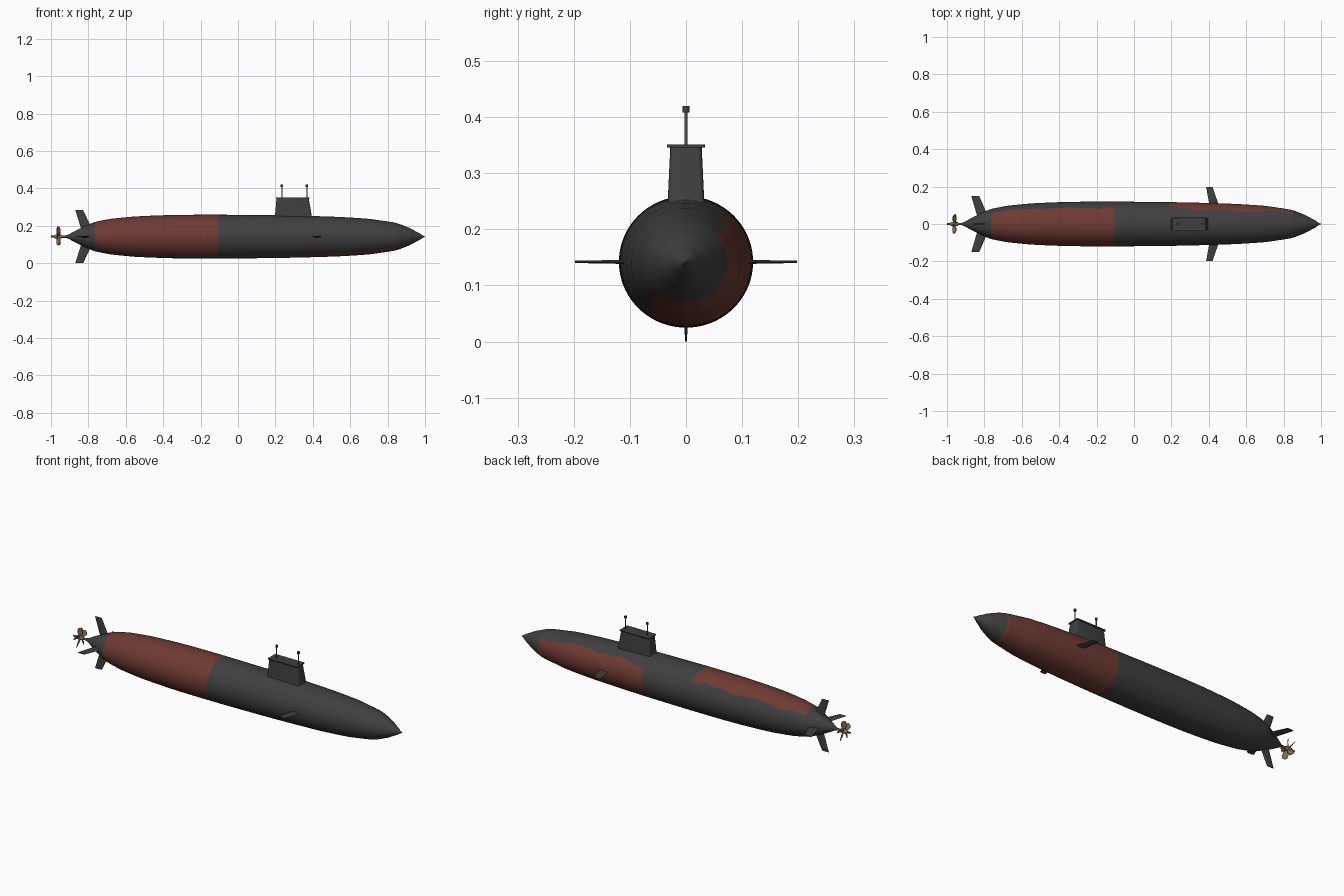
import bpy, bmesh
from math import sin, cos, pi, radians, degrees, atan2
from mathutils import Matrix, Vector

old = bpy.data.objects.get("Cube")
if old:
    bpy.data.objects.remove(old, do_unlink=True)

AXIS_Z = 0.142


def material(name, rgb):
    mat = bpy.data.materials.new(name)
    mat.use_nodes = True
    mat.diffuse_color = (*rgb, 1)
    mat.node_tree.nodes["Principled BSDF"].inputs["Base Color"].default_value = (*rgb, 1)
    return mat


GREY = material("dark grey", (0.05, 0.05, 0.05))
RED = material("dull red", (0.155, 0.043, 0.032))
BRONZE = material("bronze", (0.23, 0.155, 0.07))
STEEL = material("mast steel", (0.075, 0.085, 0.1))


def finish(name, bm, *mats, smooth=None):
    bmesh.ops.recalc_face_normals(bm, faces=bm.faces)
    mesh = bpy.data.meshes.new(name)
    bm.to_mesh(mesh)
    bm.free()
    for m in mats:
        mesh.materials.append(m)
    ob = bpy.data.objects.new(name, mesh)
    bpy.context.collection.objects.link(ob)
    if smooth:
        bpy.ops.object.select_all(action="DESELECT")
        ob.select_set(True)
        bpy.context.view_layer.objects.active = ob
        bpy.ops.object.shade_smooth_by_angle(angle=radians(smooth))
    return ob


def loft(bm, rings):
    """Skin a closed solid through equal-length rings of points."""
    loops = [[bm.verts.new(p) for p in ring] for ring in rings]
    n = len(loops[0])
    for a, b in zip(loops, loops[1:]):
        for i in range(n):
            j = (i + 1) % n
            bm.faces.new((a[i], a[j], b[j], b[i]))
    bm.faces.new(loops[0])
    bm.faces.new(loops[-1])


def lathe(bm, profile, sides):
    """Turn (x, radius) points about the hull axis."""
    loft(bm, [[(x, r * cos(2 * pi * i / sides), AXIS_Z + 0.98 * r * sin(2 * pi * i / sides))
               for i in range(sides)] for x, r in profile])


def spline(points, steps):
    pts = [Vector(p) for p in points]
    out = []
    for i in range(len(pts) - 1):
        p0, p1, p2, p3 = pts[max(i - 1, 0)], pts[i], pts[i + 1], pts[min(i + 2, len(pts) - 1)]
        for k in range(steps):
            t = k / steps
            r = 0.5 * (2 * p1 + (p2 - p0) * t + (2 * p0 - 5 * p1 + 4 * p2 - p3) * t * t
                       + (3 * p1 - p0 - 3 * p2 + p3) * t ** 3)
            out.append((p1.x + (p2.x - p1.x) * t, max(r.y, 0.001)))
    return out + [tuple(pts[-1])]


# Hull, with two worn red patches on opposite sides
hull_profile = [(-0.92, 0.007), (-0.87, 0.032), (-0.82, 0.057), (-0.765, 0.08), (-0.68, 0.097),
                (-0.55, 0.11), (-0.35, 0.118), (-0.105, 0.1195), (0.19, 0.117), (0.37, 0.113),
                (0.55, 0.107), (0.7, 0.097), (0.8, 0.083), (0.85, 0.073), (0.92, 0.046),
                (0.97, 0.019), (1.0, 0.001)]
bm = bmesh.new()
lathe(bm, spline(hull_profile, 8), 128)
for f in bm.faces:
    c = f.calc_center_median()
    angle = degrees(atan2(c.z - AXIS_Z, c.y)) % 360
    ripple = 3 * sin(23 * c.x) + 1.5 * sin(61 * c.x)
    if -0.765 < c.x < -0.105:
        f.material_index = int(42 + ripple < angle < 240 + ripple)
    elif 0.19 < c.x < 0.85:
        t = (c.x - 0.19) / 0.66
        upper = 40 + 8 * sin(pi * t) + ripple
        lower = 240 - 12 * t + ripple
        f.material_index = int(angle < upper or angle > lower)
finish("hull", bm, GREY, RED, smooth=40)


# Sail: tapered tower with rounded corners
def rounded_rect(x0, x1, half_y, z, r=0.008):
    pts = []
    for cx, cy, start in ((x1 - r, half_y - r, 0), (x0 + r, half_y - r, 90),
                          (x0 + r, r - half_y, 180), (x1 - r, r - half_y, 270)):
        for k in range(4):
            a = radians(start + 30 * k)
            pts.append((cx + r * cos(a), cy + r * sin(a), z))
    return pts


bm = bmesh.new()
loft(bm, [rounded_rect(0.195, 0.4, 0.034, 0.22), rounded_rect(0.206, 0.378, 0.028, 0.347)])
finish("sail", bm, GREY, smooth=35)

# Sail roof: thin overhanging plate with a shallow inset deck
bm = bmesh.new()
loft(bm, [rounded_rect(0.203, 0.382, 0.034, z, 0.004) for z in (0.346, 0.351)])
bm.faces.ensure_lookup_table()
top = max(bm.faces, key=lambda f: f.calc_center_median().z)
bmesh.ops.recalc_face_normals(bm, faces=bm.faces)
bmesh.ops.inset_region(bm, faces=[top], thickness=0.006, depth=-0.002)
finish("sail_roof", bm, GREY)


# Masts with small heads
def cylinder(bm, x, z0, z1, r):
    loft(bm, [[(x + r * cos(i * pi / 6), r * sin(i * pi / 6), z) for i in range(12)]
              for z in (z0, z1)])


for label, x in (("aft", 0.235), ("forward", 0.368)):
    bm = bmesh.new()
    cylinder(bm, x, 0.34, 0.41, 0.003)
    finish(label + "_mast", bm, STEEL, smooth=40)
    bm = bmesh.new()
    cylinder(bm, x, 0.408, 0.42, 0.0065)
    finish(label + "_mast_head", bm, GREY, smooth=40)


# Control surfaces: swept, tapered blades, turned about the hull axis
def fin(name, root, tip, angle):
    bm = bmesh.new()
    rings = []
    for aft, fore, dist, half in (root, tip):
        q = (fore - aft) / 4
        rings.append([(aft, dist, 0), (aft + q, dist, half), (fore - q, dist, half),
                      (fore, dist, 0), (fore - q, dist, -half), (aft + q, dist, -half)])
    loft(bm, rings)
    bm.transform(Matrix.Translation((0, 0, AXIS_Z)) @ Matrix.Rotation(radians(angle), 4, "X"))
    finish(name, bm, GREY)


for side, angle in (("left", 0), ("right", 180)):
    fin(side + "_bow_plane", (0.405, 0.457, 0.09, 0.004), (0.386, 0.42, 0.198, 0.002), angle)
for side, angle, reach in (("left", 0, 0.15), ("upper", 90, 0.142),
                           ("right", 180, 0.15), ("lower", 270, 0.142)):
    fin(side + "_stern_fin", (-0.835, -0.775, 0.03, 0.004),
        (-0.87, -0.828, reach, 0.002), angle)

# Propeller shaft and hub
bm = bmesh.new()
lathe(bm, [(-1.0, 0.005), (-0.9, 0.007)], 16)
finish("propeller_shaft", bm, STEEL, smooth=40)
bm = bmesh.new()
lathe(bm, [(-0.985, 0.007), (-0.975, 0.011), (-0.945, 0.011), (-0.94, 0.008)], 16)
finish("propeller_hub", bm, BRONZE, smooth=40)

# Five pitched, twisted propeller blades
bm = bmesh.new()
for k in range(5):
    turn = Matrix.Rotation(2 * pi * k / 5, 4, "X")
    rings = []
    for dist, half, pitch in ((0.006, 0.007, 30), (0.025, 0.013, 42),
                              (0.042, 0.015, 52), (0.053, 0.009, 58)):
        twist = Matrix.Rotation(radians(pitch), 4, "Z")
        section = [(-half, -0.0012), (half, -0.0012), (half, 0.0012), (-half, 0.0012)]
        rings.append([Matrix.Translation((-0.96, 0, AXIS_Z)) @ turn @ twist @ Vector((x, y, dist))
                      for x, y in section])
    loft(bm, rings)
finish("propeller_blades", bm, BRONZE, smooth=30)
